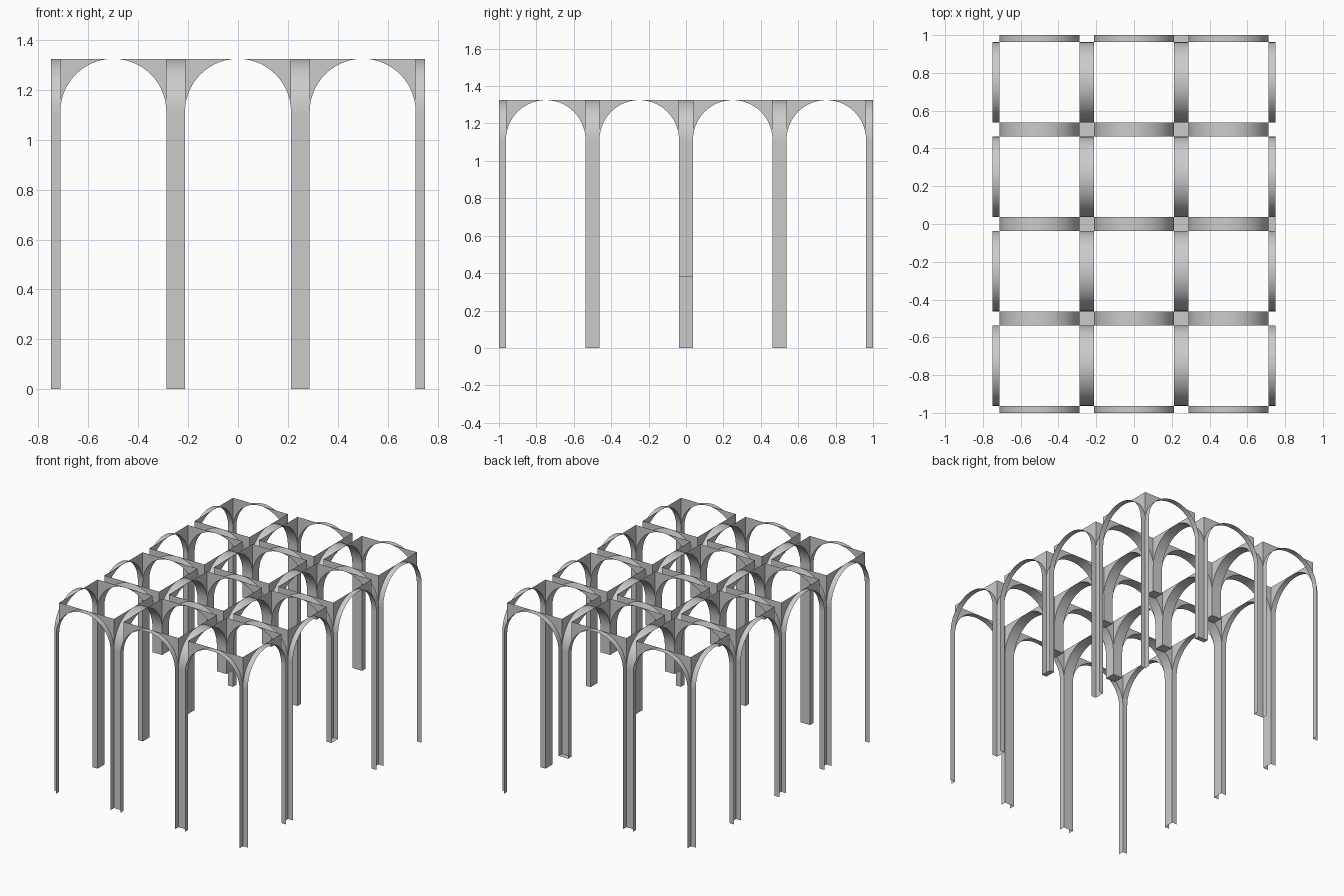
import bpy, bmesh, math

if "Cube" in bpy.data.objects:
    bpy.data.objects.remove(bpy.data.objects["Cube"])

XS = [-0.75, -0.25, 0.25, 0.75]
YS = [-1.0, -0.5, 0.0, 0.5, 1.0]
H = 0.0375            # half column width
R = 0.25 - H          # arch radius
TOP = 1.325
SPRING = TOP - R
SEG = 28


def clip(c, limit):
    """Column extent, cut off at the outer boundary."""
    return max(-limit, c - H), min(limit, c + H)


def finish(bm, name, smooth=False):
    bmesh.ops.remove_doubles(bm, verts=bm.verts, dist=1e-5)
    me = bpy.data.meshes.new(name)
    bm.to_mesh(me)
    bm.free()
    ob = bpy.data.objects.new(name, me)
    bpy.context.collection.objects.link(ob)
    if smooth:
        bpy.context.view_layer.objects.active = ob
        ob.select_set(True)
        bpy.ops.object.shade_smooth_by_angle(angle=math.radians(30))
        ob.select_set(False)


def face(bm, pts):
    bm.faces.new([bm.verts.new(p) for p in pts])


def base_height(x, y):
    """Inner columns hang as pendants; two edge columns stop short."""
    if abs(x) < 0.75 and abs(y) < 1:
        return 0.93
    if (x, y) in ((0.75, 0.0), (0.25, 1.0)):
        return 0.38
    return 0.0


# Columns: hollow shafts, open towards the outside of the model
def column(x, y):
    bm = bmesh.new()
    z = base_height(x, y)
    x0, x1 = clip(x, 0.75)
    y0, y1 = clip(y, 1.0)
    sides = [((x0, y0), (x1, y0), y0 > -1), ((x1, y0), (x1, y1), x1 < 0.75),
             ((x1, y1), (x0, y1), y1 < 1), ((x0, y1), (x0, y0), x0 > -0.75)]
    for a, b, inside in sides:
        if inside:
            face(bm, [(*a, z), (*b, z), (*b, SPRING), (*a, SPRING)])
    if z > 0:
        face(bm, [(x0, y1, z), (x1, y1, z), (x1, y0, z), (x0, y0, z)])
    finish(bm, "column")


# Arches: curved soffit plus spandrels on the sides that face a bay
def arch(mid, across, limit, along_x):
    bm = bmesh.new()
    w0, w1 = clip(across, limit)

    def P(u, w, z):
        return (u, w, z) if along_x else (w, u, z)

    arc = [(mid - R * math.cos(math.pi * i / SEG),
            SPRING + R * math.sin(math.pi * i / SEG)) for i in range(SEG + 1)]
    for (u, z), (v, t) in zip(arc, arc[1:]):
        face(bm, [P(u, w0, z), P(v, w0, t), P(v, w1, t), P(u, w1, z)])
        for w in (w0, w1):
            if abs(w) < limit - 1e-6:
                pts = [P(u, w, z), P(v, w, t)]
                if t < TOP - 1e-6:
                    pts.append(P(v, w, TOP))
                if z < TOP - 1e-6:
                    pts.append(P(u, w, TOP))
                face(bm, pts)
    finish(bm, "arch_across" if along_x else "arch_lengthwise", True)


for x in XS:
    for y in YS:
        column(x, y)
for y in YS:
    for x in XS[:-1]:
        arch(x + 0.25, y, 1.0, True)
for x in XS:
    for y in YS[:-1]:
        arch(y + 0.25, x, 0.75, False)
